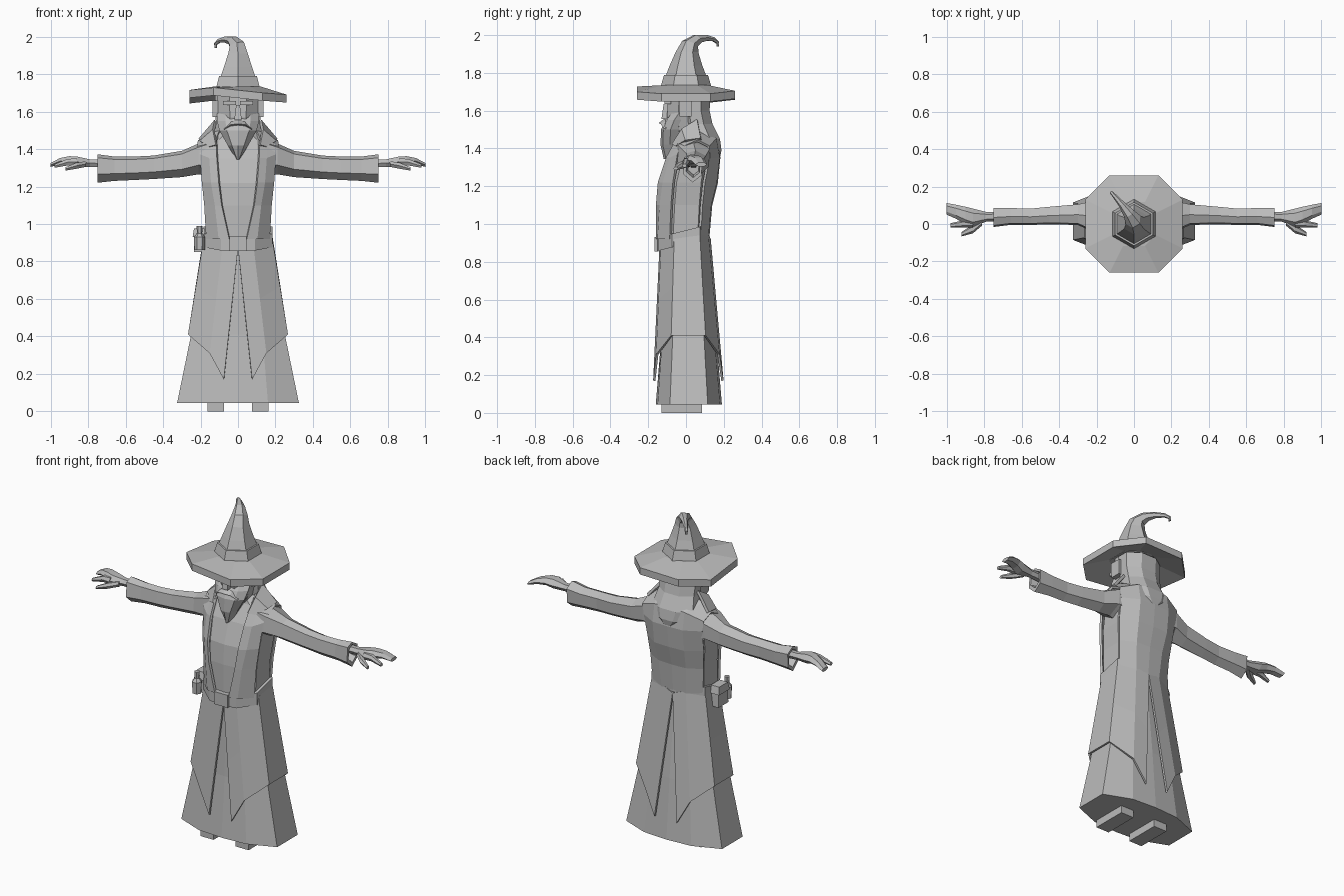
import bpy, bmesh, math
from mathutils import Vector, Matrix

grey = bpy.data.materials.new("plain_grey")
grey.diffuse_color = (0.5, 0.5, 0.5, 1)


def finish(name, bm, mirror=False, thick=0):
    if mirror:
        geom = bm.verts[:] + bm.edges[:] + bm.faces[:]
        dup = bmesh.ops.duplicate(bm, geom=geom)["geom"]
        for v in dup:
            if isinstance(v, bmesh.types.BMVert):
                v.co.x = -v.co.x
        bmesh.ops.remove_doubles(bm, verts=bm.verts[:], dist=0.0005)
    bmesh.ops.recalc_face_normals(bm, faces=bm.faces[:])
    me = bpy.data.meshes.new(name)
    bm.to_mesh(me)
    bm.free()
    me.materials.append(grey)
    ob = bpy.data.objects.new(name, me)
    bpy.context.collection.objects.link(ob)
    if thick:
        mod = ob.modifiers.new("thickness", 'SOLIDIFY')
        mod.thickness, mod.offset = thick, 0
    return ob


def loft(name, rings, closed=True, caps=True, mirror=False, thick=0):
    """Skin a list of point rings; open rings give a cloth strip."""
    bm = bmesh.new()
    rows = [[bm.verts.new(p) for p in r] for r in rings]
    n = len(rows[0])
    for a, b in zip(rows, rows[1:]):
        for i in range(n if closed else n - 1):
            j = (i + 1) % n
            bm.faces.new((a[i], a[j], b[j], b[i]))
    if closed and caps:
        bm.faces.new(rows[0])
        bm.faces.new(rows[-1])
    return finish(name, bm, mirror, thick)


def sym(z, half):
    """Closed ring from half outline running front centre to back centre."""
    ring = half + [(-x, y) for x, y in half[-2:0:-1]]
    return [(x, y, z) for x, y in ring]


def box(name, lo, hi, mirror=False, taper=1.0):
    bm = bmesh.new()
    bmesh.ops.create_cube(bm, size=1)
    for v in bm.verts:
        k = taper if v.co.z > 0 else 1
        v.co = Vector([(l + h) / 2 + (h - l) * c * (k if i < 2 else 1)
                       for i, (l, h, c) in enumerate(zip(lo, hi, v.co))])
    return finish(name, bm, mirror)


def oval(z, rx, y0, y1, n=8):
    """Ring between depths y0 and y1 with half width rx."""
    c, r = (y0 + y1) / 2, (y1 - y0) / 2
    s = 1 / math.cos(math.pi / n)
    return [(rx * s * math.sin(a), c - r * s * math.cos(a), z)
            for a in [(i + .5) * 2 * math.pi / n for i in range(n)]]


# Inner robe skirt
loft("robe_skirt", [
    sym(.045, [(0, -.16), (.16, -.15), (.325, -.085), (.325, .115), (.16, .18), (0, .19)]),
    sym(.41, [(0, -.13), (.13, -.125), (.25, -.07), (.25, .095), (.13, .15), (0, .16)]),
    sym(.90, [(0, -.12), (.08, -.115), (.165, -.055), (.165, .065), (.08, .10), (0, .11)])])

# Coat skirt: columns from front opening round to back opening, pointed hem
waist = [(0, -.135, .87), (.08, -.127, .89), (.178, -.06, .92),
         (.178, .07, .94), (.08, .112, .95), (0, .125, .92)]
hem = [(.075, -.168, .17), (.15, -.152, .31), (.262, -.075, .41),
       (.262, .10, .41), (.15, .172, .31), (.075, .193, .17)]
loft("coat_skirt", [[Vector(a).lerp(Vector(b), t) for a, b in zip(waist, hem)]
                    for t in (0, .5, 1)], closed=False, mirror=True, thick=.012)

# Shoes
box("shoes", (.075, -.13, 0), (.163, .085, .06), mirror=True)

# Torso
loft("torso", [
    sym(.90, [(0, -.14), (.09, -.135), (.165, -.07), (.165, .06), (.08, .10), (0, .105)]),
    sym(1.1, [(0, -.143), (.1, -.135), (.17, -.06), (.17, .07), (.09, .115), (0, .12)]),
    sym(1.22, [(0, -.135), (.1, -.125), (.182, -.05), (.185, .08), (.1, .145), (0, .15)]),
    sym(1.35, [(0, -.09), (.11, -.085), (.19, -.02), (.19, .10), (.1, .16), (0, .16)]),
    sym(1.45, [(0, -.04), (.1, -.03), (.155, .0), (.155, .1), (.08, .15), (0, .15)]),
    sym(1.5, [(0, -.03), (.05, -.02), (.08, .02), (.08, .08), (.05, .11), (0, .11)])])

# Vest: strip running up the front, over the shoulder and down the back
loft("vest", [
    [(.045, -.152, .92), (.10, -.145, .92), (.165, -.082, .92)],
    [(.085, -.153, 1.1), (.12, -.135, 1.1), (.175, -.075, 1.1)],
    [(.10, -.143, 1.22), (.14, -.118, 1.22), (.188, -.065, 1.22)],
    [(.11, -.10, 1.35), (.15, -.08, 1.35), (.20, -.04, 1.37)],
    [(.115, -.045, 1.45), (.155, -.025, 1.44), (.215, -.005, 1.41)],
    [(.09, .05, 1.51), (.15, .055, 1.48), (.21, .06, 1.44)],
    [(0, .162, 1.46), (.10, .155, 1.45), (.205, .12, 1.41)],
    [(0, .175, 1.35), (.10, .172, 1.35), (.195, .12, 1.35)],
    [(0, .162, 1.22), (.10, .157, 1.22), (.188, .095, 1.22)],
    [(0, .132, 1.1), (.09, .127, 1.1), (.176, .082, 1.1)],
    [(0, .117, .93), (.08, .112, .93), (.168, .072, .93)],
], closed=False, mirror=True, thick=.014)

# Belt, higher at the back
belt = [(0, -.155), (.09, -.148), (.183, -.075), (.183, .075), (.085, .118), (0, .125)]
loft("belt", [[(x, y, .932 + .25 * y + dz) for x, y, _ in sym(0, belt)]
              for dz in (-.037, .035)])
box("buckle", (-.045, -.166, .855), (.045, -.145, .932))

# Belt pouch with flap, bottle and stopper
box("pouch", (-.235, -.075, .85), (-.175, .02, .965), taper=.9)
box("pouch_flap", (-.242, -.08, .93), (-.172, .025, .975), taper=.8)
loft("bottle", [[(x - .205, y, z) for x, y, z in oval(z, r, -.105 - r, -.105 + r, 6)]
                for z, r in ((.86, .024), (.93, .026), (.95, .012), (.99, .014))])


def arm_ring(x, zb, zt, y0, y1):
    """Six-sided sleeve section."""
    h, m = zt - zb, (y0 + y1) / 2
    return [(x, y0, zb + .3 * h), (x, y0 + .008, zt - .12 * h), (x, m, zt),
            (x, y1, zt - .2 * h), (x, y1 - .004, zb + .25 * h), (x, m, zb)]


# Sleeves with an inset opening
loft("sleeves", [arm_ring(*a) for a in (
    (.13, 1.25, 1.46, -.06, .13), (.21, 1.265, 1.43, -.045, .125),
    (.30, 1.25, 1.39, -.005, .105), (.45, 1.24, 1.365, -.002, .092),
    (.55, 1.235, 1.36, -.005, .082), (.66, 1.23, 1.36, -.005, .085),
    (.75, 1.22, 1.372, -.016, .086), (.75, 1.245, 1.355, .0, .075),
    (.70, 1.26, 1.345, .01, .07))], mirror=True)


def bar_ring(x, y0, y1, zb, zt):
    m = (zb + zt) / 2
    return [(x, y0, m), (x, y0 * .75 + y1 * .25, zt), (x, y0 * .25 + y1 * .75, zt),
            (x, y1, m), (x, y0 * .25 + y1 * .75, zb), (x, y0 * .75 + y1 * .25, zb)]


# Hands: palm with joined fingers, index finger, thumb
loft("palms", [bar_ring(*a) for a in (
    (.70, .015, .065, 1.30, 1.345), (.79, .012, .065, 1.305, 1.345),
    (.86, -.015, .082, 1.305, 1.36), (.90, .0, .092, 1.318, 1.362),
    (.95, .028, .103, 1.318, 1.352), (1.0, .05, .112, 1.305, 1.325))], mirror=True)
loft("index_fingers", [bar_ring(*a) for a in (
    (.86, -.02, .025, 1.31, 1.35), (.91, -.018, .02, 1.312, 1.347),
    (.98, -.02, .004, 1.30, 1.318))], mirror=True)
loft("thumbs", [bar_ring(*a) for a in (
    (.81, -.008, .04, 1.305, 1.335), (.86, -.05, -.002, 1.295, 1.328),
    (.92, -.066, -.042, 1.285, 1.303))], mirror=True)

# Head, hair, ears
loft("head", [oval(1.42, .06, -.05, .08), oval(1.5, .09, -.09, .09),
              oval(1.57, .105, -.1, .1), oval(1.7, .11, -.095, .11)])
loft("hair", [oval(1.35, .035, .13, .18), oval(1.39, .10, .07, .188),
              oval(1.45, .135, .0, .18), oval(1.53, .118, -.02, .14),
              oval(1.6, .12, -.03, .125), oval(1.69, .122, -.04, .13)])
box("ears", (.105, -.035, 1.57), (.135, .03, 1.66), mirror=True, taper=1.1)

# Collar folds beside the neck
loft("collar", [[(.115, -.07, 1.42), (.13, -.02, 1.5), (.12, .06, 1.55)],
                [(.15, -.05, 1.41), (.20, .0, 1.44), (.205, .08, 1.45)]],
     closed=False, mirror=True, thick=.016)

# Beard, moustache, nose, brows
loft("beard", [sym(z, [(0, yf), (w * .6, yf + .012), (w, yf + .05), (w * .8, yb), (0, yb)])
               for z, w, yf, yb in ((1.345, .01, -.118, -.05), (1.42, .055, -.135, -.03),
                                    (1.5, .10, -.132, .0), (1.55, .112, -.112, .01),
                                    (1.59, .112, -.085, .015))])
loft("moustache", [[(0, -.145, 1.535), (0, -.11, 1.56), (0, -.1, 1.52)],
                   [(.04, -.135, 1.53), (.035, -.1, 1.55), (.04, -.1, 1.515)],
                   [(.075, -.115, 1.505), (.075, -.09, 1.515), (.075, -.09, 1.5)]],
     mirror=True)
box("nose", (-.02, -.13, 1.555), (.02, -.085, 1.635), taper=.5)
box("brows", (.012, -.115, 1.635), (.08, -.08, 1.655), mirror=True)

# Hat brim: wavy octagon, lifted at the front
brim = [(.13, -.26, 1.70), (.26, -.13, 1.69), (.26, .13, 1.69), (.13, .26, 1.705),
        (-.13, .26, 1.70), (-.26, .13, 1.685), (-.26, -.13, 1.715), (-.13, -.26, 1.728)]
inner = [(x * .45, y * .45, 1.735) for x, y, z in brim]
loft("hat_brim", [[(x, y, z - .03) for x, y, z in inner],
                  [(x, y, z - .042) for x, y, z in brim], brim, inner])


def hexa(c, r, tilt=0):
    """Hexagon leaning along the curl direction, points facing front and back."""
    rot = Matrix.Rotation(tilt, 3, Vector((-.8, -.6, 0)))
    return [Vector(c) + rot @ Vector((r * math.sin(a), -r * math.cos(a), 0))
            for a in [i * math.pi / 3 for i in range(6)]]


# Hat band and curled cone
loft("hat_band", [hexa((0, 0, 1.70), .142), hexa((0, 0, 1.79), .116)])
loft("hat_cone", [hexa(*a) for a in (
    ((0, 0, 1.77), .113), ((0, 0, 1.84), .086), ((0, .005, 1.91), .060),
    ((-.005, .022, 1.955), .045, .4), ((-.03, .06, 1.98), .030, .9),
    ((-.065, .105, 1.985), .018, 1.5), ((-.10, .145, 1.978), .012, 1.9),
    ((-.12, .168, 1.96), .009, 2.5), ((-.118, .168, 1.94), .007, 3.0))])
